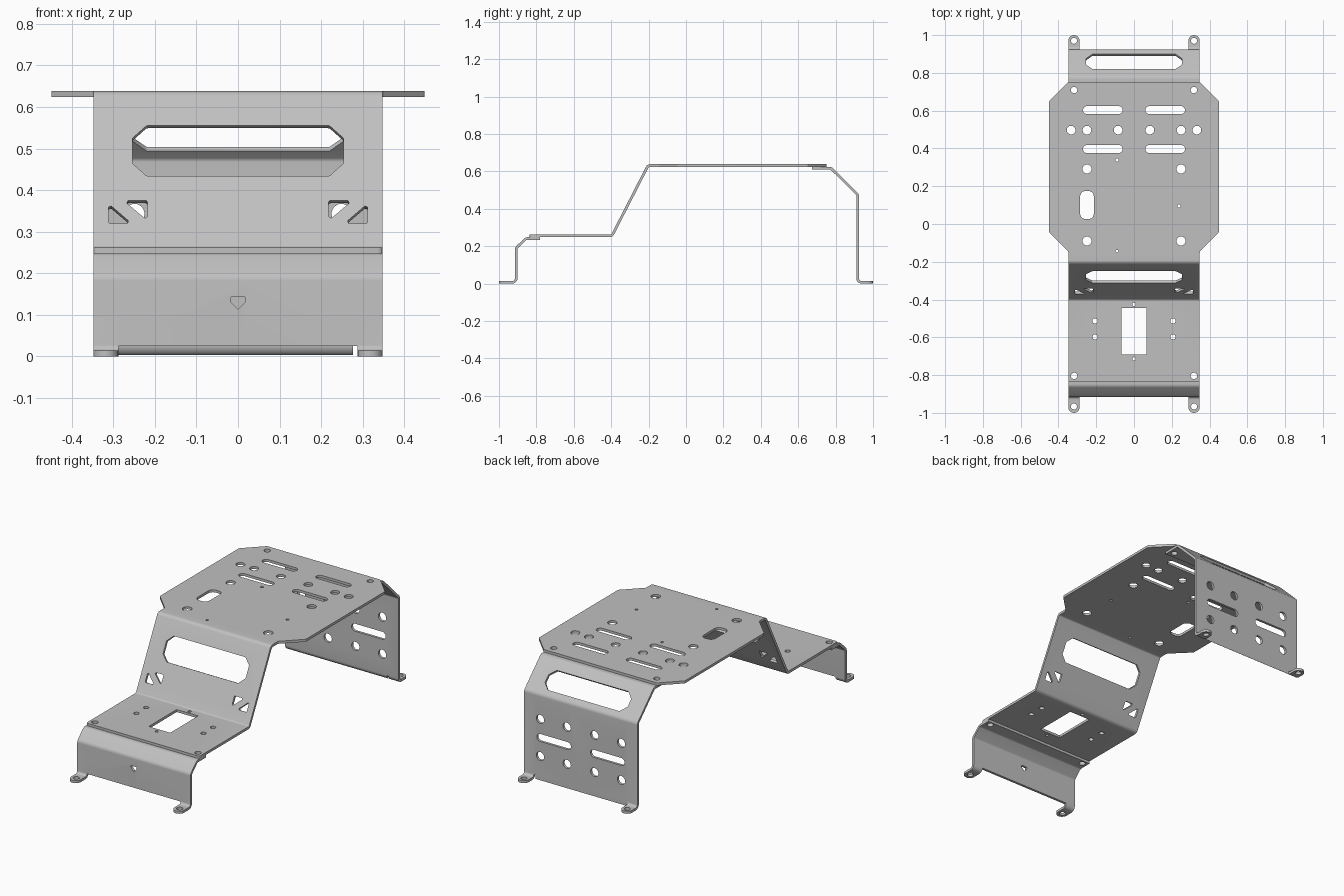
import bpy, bmesh, math
from mathutils import Vector, Matrix

THICK = 0.014
HALF = 0.348

old = bpy.data.objects.get("Cube")
if old:
    bpy.data.objects.remove(old, do_unlink=True)

metal = bpy.data.materials.new("brushed_grey_metal")
metal.use_nodes = True
GREY = (0.53, 0.53, 0.53, 1.0)
metal.diffuse_color = GREY
metal.node_tree.nodes["Principled BSDF"].inputs["Base Color"].default_value = GREY


# ---- 2D outline helpers ----
def fillet(points, r, closed=True, steps=5):
    pts = [Vector(p) for p in points]
    n, out = len(pts), []
    for i, p in enumerate(pts):
        if not closed and i in (0, n - 1):
            out.append(p)
            continue
        u = (pts[i - 1] - p).normalized()
        v = (pts[(i + 1) % n] - p).normalized()
        half = u.angle(v) / 2
        c = p + (u + v).normalized() * r / math.sin(half)
        a = p + u * r / math.tan(half) - c
        b = p + v * r / math.tan(half) - c
        out += [c + a.lerp(b, k / steps).normalized() * r for k in range(steps + 1)]
    return out


def circle(x, y, r, n=24):
    return [Vector((x + r * math.cos(2 * math.pi * k / n),
                    y + r * math.sin(2 * math.pi * k / n))) for k in range(n)]


def box(x0, x1, y0, y1):
    return [Vector(p) for p in ((x0, y0), (x1, y0), (x1, y1), (x0, y1))]


def slot(x0, x1, y0, y1, r=0.0208):
    return fillet(box(x0, x1, y0, y1), r)


def chamfered(w, y0, y1, c):
    pts = [(-w, y0 + c), (-w + c, y0), (w - c, y0), (w, y0 + c),
           (w, y1 - c), (w - c, y1), (-w + c, y1), (-w, y1 - c)]
    return fillet(pts, 0.008, steps=3)


def flip(points):
    return [Vector((-p[0], p[1])) for p in reversed(points)]


def both(points):
    return [points, flip(points)]


# ---- solid helpers ----
def prism(bm, outline, depth, matrix):
    """Extrude an outline by +-depth along its local z, then place it."""
    low = [bm.verts.new(matrix @ Vector((p[0], p[1], -depth))) for p in outline]
    top = [bm.verts.new(matrix @ Vector((p[0], p[1], depth))) for p in outline]
    bm.faces.new(low[::-1])
    bm.faces.new(top)
    n = len(low)
    for i in range(n):
        j = (i + 1) % n
        bm.faces.new((low[i], low[j], top[j], top[i]))


def make_object(name, bm):
    bmesh.ops.recalc_face_normals(bm, faces=bm.faces)
    mesh = bpy.data.meshes.new(name)
    bm.to_mesh(mesh)
    bm.free()
    ob = bpy.data.objects.new(name, mesh)
    bpy.context.collection.objects.link(ob)
    return ob


def bent_profile(path, radius):
    """Give a bent centre line its sheet thickness."""
    line = fillet(path, radius, closed=False)
    left, right = [], []
    for i, p in enumerate(line):
        d0 = (p - line[i - 1]).normalized() if i else None
        d1 = (line[i + 1] - p).normalized() if i < len(line) - 1 else None
        d0, d1 = d0 or d1, d1 or d0
        d = (d0 + d1).normalized()
        off = Vector((-d.y, d.x)) * (THICK / 2) / max(d.dot(d0), 0.5)
        left.append(p + off)
        right.append(p - off)
    return left + right[::-1]


def sheet(name, path, radius, planform, cuts):
    """Bent sheet trimmed to a plan outline, with (outlines, matrix, depth) cuts."""
    bm = bmesh.new()
    yz = Matrix(((0, 0, 1, 0), (1, 0, 0, 0), (0, 1, 0, 0), (0, 0, 0, 1)))
    prism(bm, bent_profile(path, radius), 0.6, yz)
    ob = make_object(name, bm)
    trim = bmesh.new()
    prism(trim, planform, 2, Matrix())
    holes = bmesh.new()
    for outlines, matrix, depth in cuts:
        for o in outlines:
            prism(holes, o, depth, matrix)
    tools = [(make_object(name + "_trim", trim), 'INTERSECT'),
             (make_object(name + "_holes", holes), 'DIFFERENCE')]
    for tool, op in tools:
        tool.hide_render = True
        mod = ob.modifiers.new(op.title(), 'BOOLEAN')
        mod.operation, mod.solver, mod.object = op, 'EXACT', tool
    bpy.context.view_layer.update()
    deps = bpy.context.evaluated_depsgraph_get()
    mesh = bpy.data.meshes.new_from_object(ob.evaluated_get(deps))
    ob.modifiers.clear()
    ob.data = mesh
    for tool, op in tools:
        bpy.data.objects.remove(tool, do_unlink=True)
    mesh.materials.clear()
    mesh.materials.append(metal)
    bpy.ops.object.select_all(action='DESELECT')
    ob.select_set(True)
    bpy.context.view_layer.objects.active = ob
    bpy.ops.object.shade_smooth_by_angle(angle=math.radians(25))
    return ob


def tilt(y, z, angle):
    return Matrix.Translation((0, y, z)) @ Matrix.Rotation(angle, 4, 'X')


def bracket_plan(inner, face, sign):
    """Bracket plan: full width body with two round ended mounting tabs."""
    tab = fillet([(0.288, face), (0.288, 1.0), (HALF, 1.0), (HALF, face)], 0.0298, False)
    pts = [Vector((-HALF, inner))] + flip(tab) + tab + [Vector((HALF, inner))]
    return [Vector((p.x, p.y * sign)) for p in pts]


# ---- main deck: low shelf, slope and wide top plate ----
right_edge = [(HALF, -0.836), (HALF, -0.146), (0.449, -0.045), (0.449, 0.65), (HALF, 0.752)]
deck_plan = fillet(right_edge + [(-x, y) for x, y in reversed(right_edge)], 0.012, steps=4)

deck_holes = [box(-0.066, 0.066, -0.69, -0.444), slot(-0.285, -0.213, 0.026, 0.175, 0.028)]
for y in (0.397, 0.603):
    deck_holes += both(slot(0.06, 0.27, y - 0.021, y + 0.021))
for x, y, r in ((0.333, 0.497, 0.023), (0.249, 0.497, 0.023), (0.084, 0.497, 0.023),
                (0.249, 0.291, 0.024), (0.249, -0.09, 0.024), (0.317, 0.709, 0.017),
                (0.317, -0.804, 0.017), (0.206, -0.513, 0.014), (0.206, -0.598, 0.014)):
    deck_holes += both(circle(x, y, r))
for x, y, r in ((-0.09, 0.339, 0.008), (0.238, 0.095, 0.008), (-0.09, -0.143, 0.007),
                (0, -0.425, 0.009), (0, -0.714, 0.009)):
    deck_holes.append(circle(x, y, r, 12))

slope_holes = [chamfered(0.254, -0.0135, 0.1226, 0.034)]
slope_holes += both(fillet([(0.312, -0.142), (0.312, -0.088), (0.256, -0.142)], 0.005, steps=3))
slope_holes += both(fillet([(0.218, -0.08), (0.218, -0.134), (0.275, -0.08)], 0.005, steps=3))

sheet("main_deck",
      [(-0.9, 0.255), (-0.396, 0.255), (-0.203, 0.631), (0.8, 0.631)], 0.018, deck_plan,
      [(deck_holes, Matrix(), 1),
       (slope_holes, tilt(-0.2995, 0.443, math.atan2(0.376, 0.193)), 0.05)])

# ---- front bracket ----
upright = math.pi / 2
arrow = fillet([(-0.018, 0.143), (-0.018, 0.132), (0, 0.113), (0.018, 0.132), (0.018, 0.143)],
               0.003, steps=3)
sheet("front_bracket",
      [(-1.05, 0.007), (-0.908, 0.007), (-0.908, 0.19), (-0.855, 0.241), (-0.7, 0.241)],
      0.02, bracket_plan(0.78, 0.915, -1),
      [(both(circle(0.318, -0.966, 0.016)) + both(circle(0.317, -0.804, 0.017)), Matrix(), 1),
       ([arrow, box(-0.288, 0.288, -0.1, 0.025)], tilt(-0.908, 0, upright), 0.06)])

# ---- rear bracket ----
panel = both(slot(0.06, 0.27, 0.219, 0.261))
for z in (0.137, 0.343):
    for x in (0.085, 0.249):
        panel += both(circle(x, z, 0.024))
panel += both(box(0.277, 0.288, -0.1, 0.025))
panel.append(box(-0.277, 0.277, -0.1, 0.003))
sheet("rear_bracket",
      [(1.05, 0.007), (0.918, 0.007), (0.918, 0.476), (0.775, 0.617), (0.6, 0.617)],
      0.02, bracket_plan(0.675, 0.925, 1),
      [(both(circle(0.318, 0.97, 0.016)) + both(circle(0.317, 0.709, 0.017)), Matrix(), 1),
       (panel, tilt(0.918, 0, upright), 0.06),
       ([chamfered(0.254, -0.068, 0.044, 0.034)],
        tilt(0.8465, 0.5465, math.atan2(0.141, -0.143)), 0.04)])
